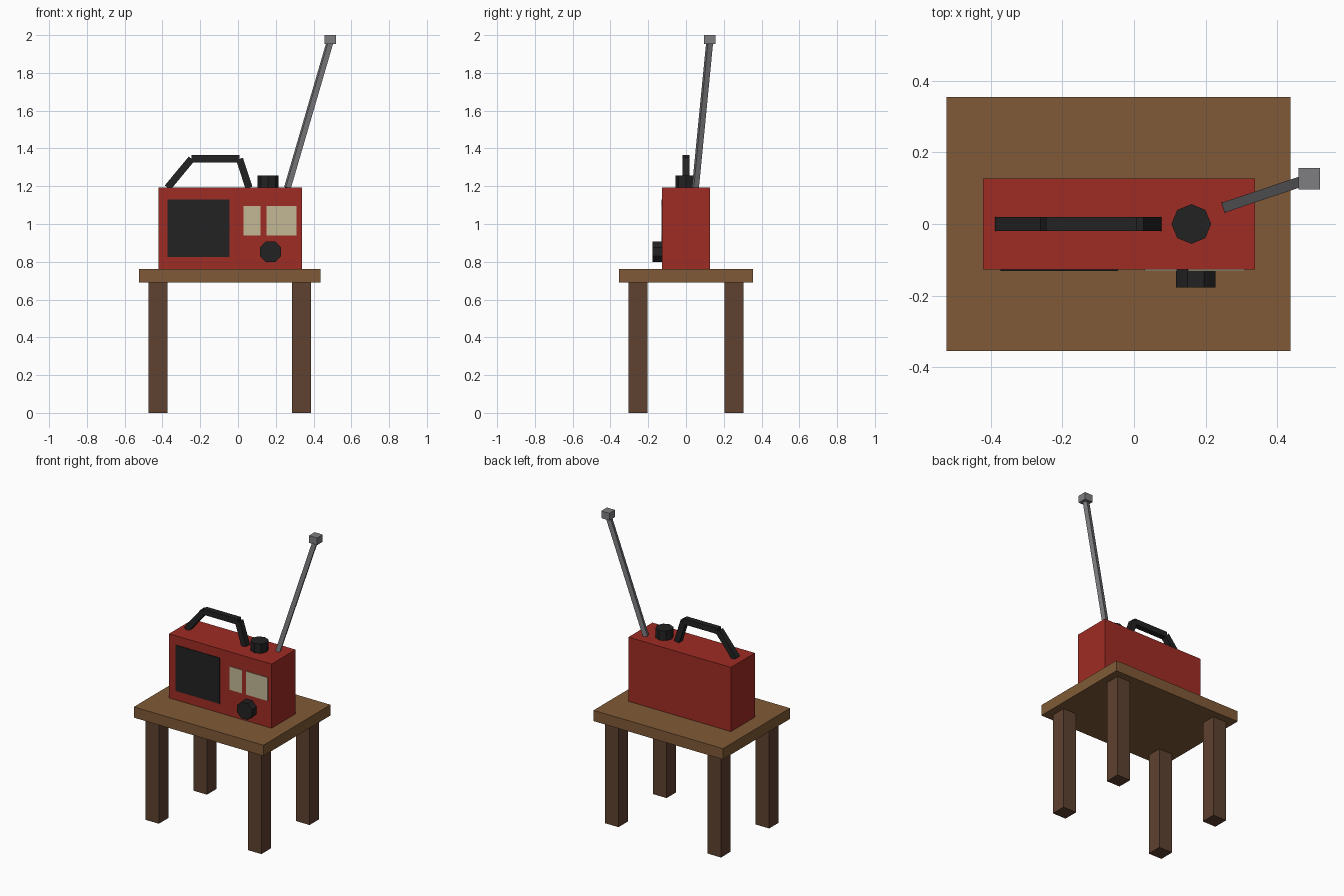
import bpy, math
from mathutils import Vector, Matrix

if "Cube" in bpy.data.objects:
    bpy.data.objects.remove(bpy.data.objects["Cube"])


def material(name, rgb):
    m = bpy.data.materials.new(name)
    m.diffuse_color = (*rgb, 1)
    m.use_nodes = True
    m.node_tree.nodes["Principled BSDF"].inputs["Base Color"].default_value = m.diffuse_color
    return m


WOOD = material("table wood", (0.216, 0.102, 0.038))
LEG = material("dark wood", (0.112, 0.054, 0.030))
RED = material("red casing", (0.352, 0.025, 0.018))
BLACK = material("black plastic", (0.016, 0.016, 0.016))
CREAM = material("cream dial", (0.546, 0.485, 0.305))
GREY = material("grey metal", (0.210, 0.210, 0.225))


def finish(name, mat):
    ob = bpy.context.object
    ob.name = name
    ob.data.materials.append(mat)
    return ob


def box(name, mat, lo, hi):
    """Box between two opposite corners."""
    lo, hi = Vector(lo), Vector(hi)
    bpy.ops.mesh.primitive_cube_add(size=1)
    ob = finish(name, mat)
    ob.data.transform(Matrix.Translation((lo + hi) / 2) @ Matrix.Diagonal((*(hi - lo), 1)))
    return ob


def bar(name, mat, p, q, width):
    """Square bar running from p to q."""
    p, q = Vector(p), Vector(q)
    bpy.ops.mesh.primitive_cube_add(size=1)
    ob = finish(name, mat)
    rot = (q - p).to_track_quat('Z', 'Y').to_matrix().to_4x4()
    ob.data.transform(Matrix.Translation((p + q) / 2) @ rot
                      @ Matrix.Diagonal((width, width, (q - p).length, 1)))
    return ob


def knob(name, centre, depth, radius, turn, tilt):
    """Eight-sided knob."""
    bpy.ops.mesh.primitive_cylinder_add(vertices=8, radius=radius, depth=depth)
    ob = finish(name, BLACK)
    ob.data.transform(Matrix.Translation(centre) @ Matrix.Rotation(tilt, 4, 'X')
                      @ Matrix.Rotation(turn, 4, 'Z'))
    return ob


# Table
box("table_top", WOOD, (-0.523, -0.355, 0.69), (0.437, 0.355, 0.762))
for side, x in (("left", -0.423), ("right", 0.337)):
    for end, y in (("front", -0.255), ("back", 0.255)):
        box(f"{end}_{side}_leg", LEG, (x - 0.05, y - 0.05, 0), (x + 0.05, y + 0.05, 0.69))

# Radio casing with speaker and dials on the front
FRONT = -0.127
box("radio_body", RED, (-0.422, FRONT, 0.762), (0.338, 0.127, 1.192))
for name, mat, x0, x1, z0, z1 in (
        ("speaker_grille", BLACK, -0.373, -0.045, 0.824, 1.131),
        ("small_dial", CREAM, 0.029, 0.120, 0.939, 1.095),
        ("large_dial", CREAM, 0.151, 0.310, 0.939, 1.095)):
    box(name, mat, (x0, FRONT - 0.004, z0), (x1, FRONT + 0.004, z1))

# Knobs
knob("tuning_knob", (0.172, -0.152, 0.853), 0.05, 0.06, math.pi / 8, math.pi / 2)
knob("volume_knob", (0.160, 0, 1.224), 0.064, 0.0555, 0, 0)

# Carrying handle
path = [(-0.373, 0, 1.192), (-0.246, 0, 1.345), (0.008, 0, 1.345), (0.058, 0, 1.192)]
for name, p, q in zip(("left", "top", "right"), path, path[1:]):
    bar(f"handle_{name}", BLACK, p, q, 0.038)

# Aerial
bar("aerial_rod", GREY, (0.262, 0.05, 1.192), (0.489, 0.126, 1.97), 0.029)
box("aerial_tip", GREY, (0.459, 0.096, 1.952), (0.519, 0.156, 2.0))
